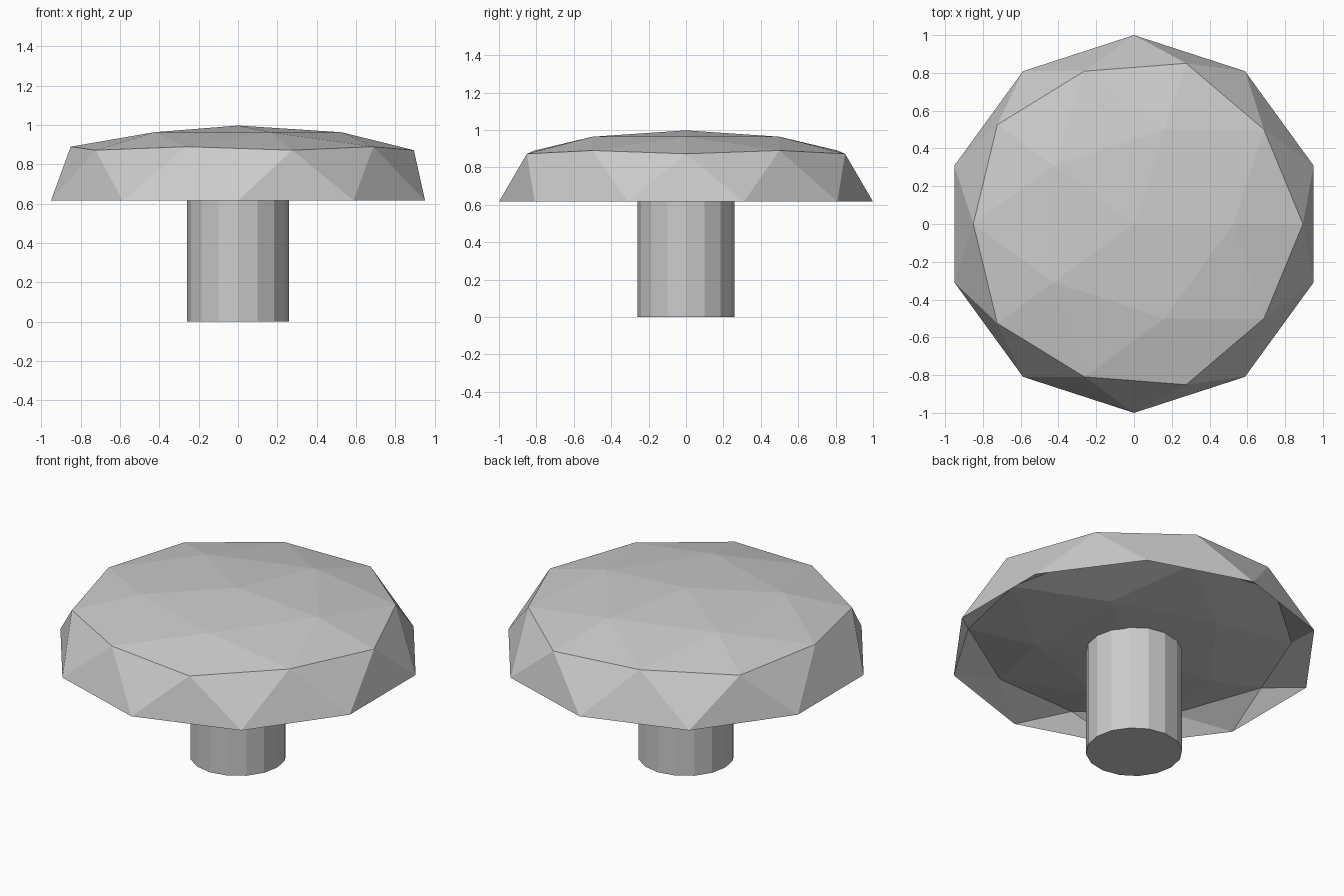
import bpy
import bmesh

old = bpy.data.objects.get("Cube")
if old:
    bpy.data.objects.remove(old, do_unlink=True)

RIM_Z = 0.616      # height of the cap's rim
STEM_RADIUS = 0.26
SQUASH = 0.2265    # vertical flattening of the cap

grey = bpy.data.materials.new("plain grey")
grey.use_nodes = True
colour = (0.6, 0.6, 0.6, 1)
grey.diffuse_color = colour
grey.node_tree.nodes["Principled BSDF"].inputs["Base Color"].default_value = colour


def finish(bm, name):
    """Turn a bmesh into a flat-shaded grey object."""
    bmesh.ops.recalc_face_normals(bm, faces=bm.faces)
    mesh = bpy.data.meshes.new(name)
    bm.to_mesh(mesh)
    bm.free()
    mesh.materials.append(grey)
    obj = bpy.data.objects.new(name, mesh)
    bpy.context.collection.objects.link(obj)
    return obj


# Cap: low-poly ball, flattened, rim pulled down and underside pushed up
bm = bmesh.new()
bmesh.ops.create_icosphere(bm, subdivisions=2, radius=1)
for v in bm.verts:
    if v.co.z > 0.01:
        v.co.z = 0.771 + SQUASH * v.co.z
    elif v.co.z < -0.01:
        v.co.z = 0.832 + SQUASH * v.co.z
    else:
        v.co.z = RIM_Z
finish(bm, "cap")

# Stem: faceted cylinder running up into the cap
STEM_HEIGHT = 0.68
bm = bmesh.new()
bmesh.ops.create_cone(bm, cap_ends=True, segments=16, radius1=STEM_RADIUS,
                      radius2=STEM_RADIUS, depth=STEM_HEIGHT)
bmesh.ops.translate(bm, verts=bm.verts, vec=(0, 0, STEM_HEIGHT / 2))
finish(bm, "stem")
